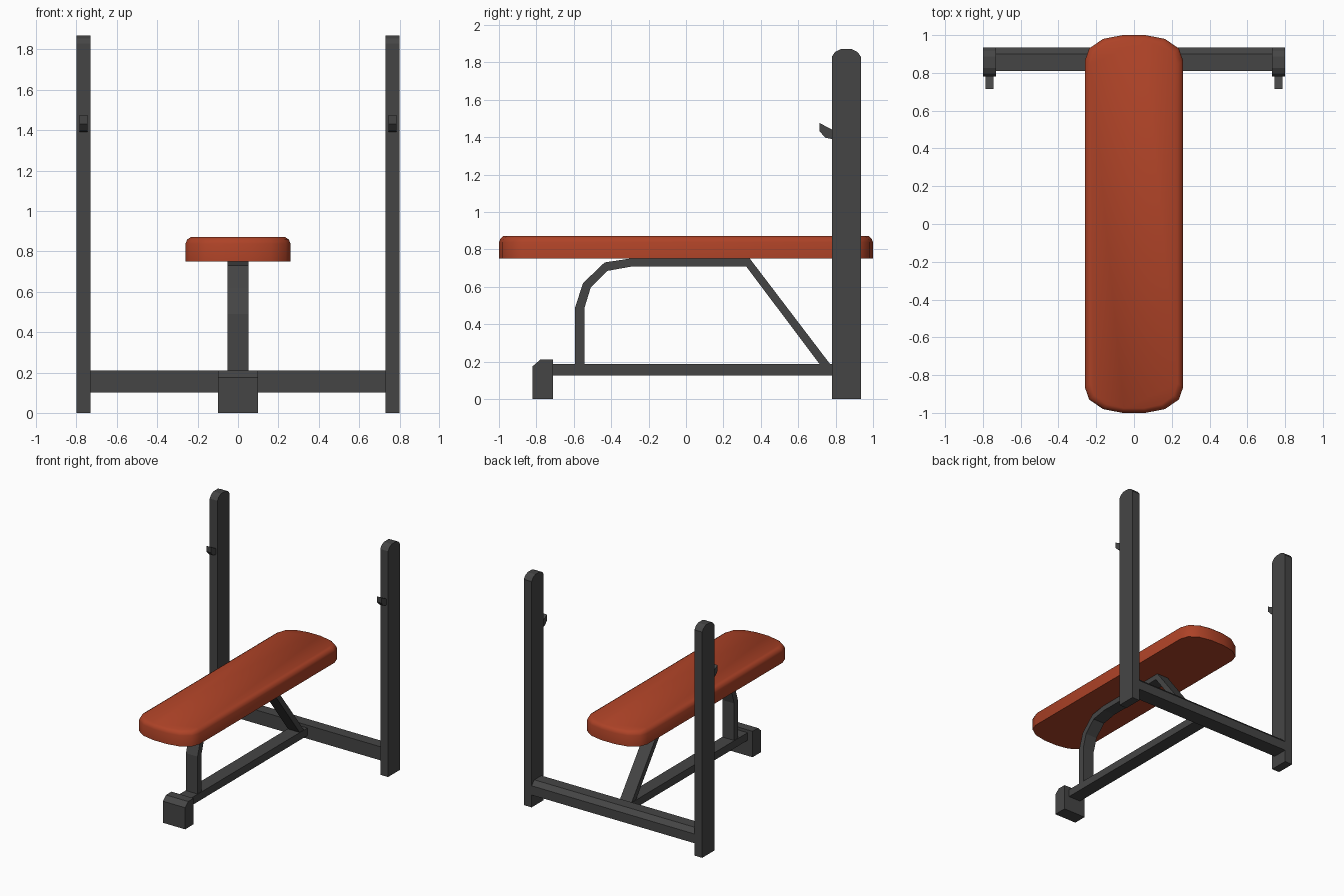
import bpy, bmesh

if "Cube" in bpy.data.objects:
    bpy.data.objects.remove(bpy.data.objects["Cube"])


def material(name, color):
    m = bpy.data.materials.new(name)
    m.diffuse_color = (*color, 1)
    m.use_nodes = True
    m.node_tree.nodes["Principled BSDF"].inputs["Base Color"].default_value = m.diffuse_color
    return m


STEEL = material("dark grey steel", (0.06, 0.06, 0.06))
PAD = material("rust red padding", (0.42, 0.055, 0.02))


def finish(name, bm, mat):
    bmesh.ops.recalc_face_normals(bm, faces=bm.faces)
    mesh = bpy.data.meshes.new(name)
    bm.to_mesh(mesh)
    bm.free()
    mesh.materials.append(mat)
    ob = bpy.data.objects.new(name, mesh)
    bpy.context.collection.objects.link(ob)
    return ob


def side_profile(name, points, x0, x1, mirror=False):
    """Extrude a (y, z) outline along x, optionally mirrored across x = 0."""
    bm = bmesh.new()
    face = bm.faces.new([bm.verts.new((x0, y, z)) for y, z in points])
    ext = bmesh.ops.extrude_face_region(bm, geom=[face])
    verts = [v for v in ext["geom"] if isinstance(v, bmesh.types.BMVert)]
    bmesh.ops.translate(bm, vec=(x1 - x0, 0, 0), verts=verts)
    ob = finish(name, bm, STEEL)
    if mirror:
        ob.modifiers.new("mirror", "MIRROR").use_mirror_merge = False
    return ob


# Uprights with rounded tops, and their bar hooks
side_profile("uprights", [(0.78, 0), (0.935, 0), (0.935, 1.83), (0.917, 1.855),
                          (0.887, 1.87), (0.826, 1.87), (0.797, 1.855), (0.78, 1.83)],
             0.73, 0.80, True)
side_profile("bar_hooks", [(0.715, 1.475), (0.715, 1.43), (0.745, 1.397),
                           (0.79, 1.388), (0.79, 1.435)], 0.745, 0.785, True)

# Rear cross beam and front foot, each with a chamfered outer edge
side_profile("cross_beam", [(0.81, 0.10), (0.935, 0.10), (0.935, 0.175),
                            (0.90, 0.21), (0.81, 0.21)], -0.73, 0.73)
side_profile("front_foot", [(-0.82, 0), (-0.71, 0), (-0.71, 0.21),
                            (-0.78, 0.21), (-0.82, 0.175)], -0.10, 0.10)

# Floor spine joining foot and beam
side_profile("spine", [(-0.71, 0.125), (0.81, 0.125), (0.81, 0.187), (-0.71, 0.187)],
             -0.055, 0.055)

# Bent bench support: curved front leg, top rail, diagonal rear brace
outer = [(-0.593, 0.187), (-0.593, 0.49), (-0.55, 0.62), (-0.435, 0.73),
         (-0.29, 0.752), (0.34, 0.752), (0.77, 0.187)]
inner = [(-0.543, 0.187), (-0.543, 0.487), (-0.51, 0.594), (-0.42, 0.685),
         (-0.297, 0.707), (0.323, 0.707), (0.714, 0.187)]
side_profile("bench_support", outer + inner[::-1], -0.052, 0.052)

# Padded bench: rounded outline, side wall, then a soft top edge
corner = [(0.26, 0.865), (0.237, 0.93), (0.163, 0.98), (0.06, 1.0)]
outline = corner + [(-x, y) for x, y in corner[::-1]]
outline += [(-x, -y) for x, y in outline]
bm = bmesh.new()
levels = [(1, 1, 0.75), (1, 1, 0.838), (0.97, 0.992, 0.858), (0.89, 0.975, 0.872)]
rings = [[bm.verts.new((x * sx, y * sy, z)) for x, y in outline] for sx, sy, z in levels]
n = len(outline)
for a, b in zip(rings, rings[1:]):
    for i in range(n):
        j = (i + 1) % n
        bm.faces.new((a[i], a[j], b[j], b[i]))
bm.faces.new(rings[0])
bm.faces.new(rings[-1])
pad = finish("bench_pad", bm, PAD)
bpy.context.view_layer.objects.active = pad
pad.select_set(True)
bpy.ops.object.shade_smooth_by_angle(angle=1.1)
